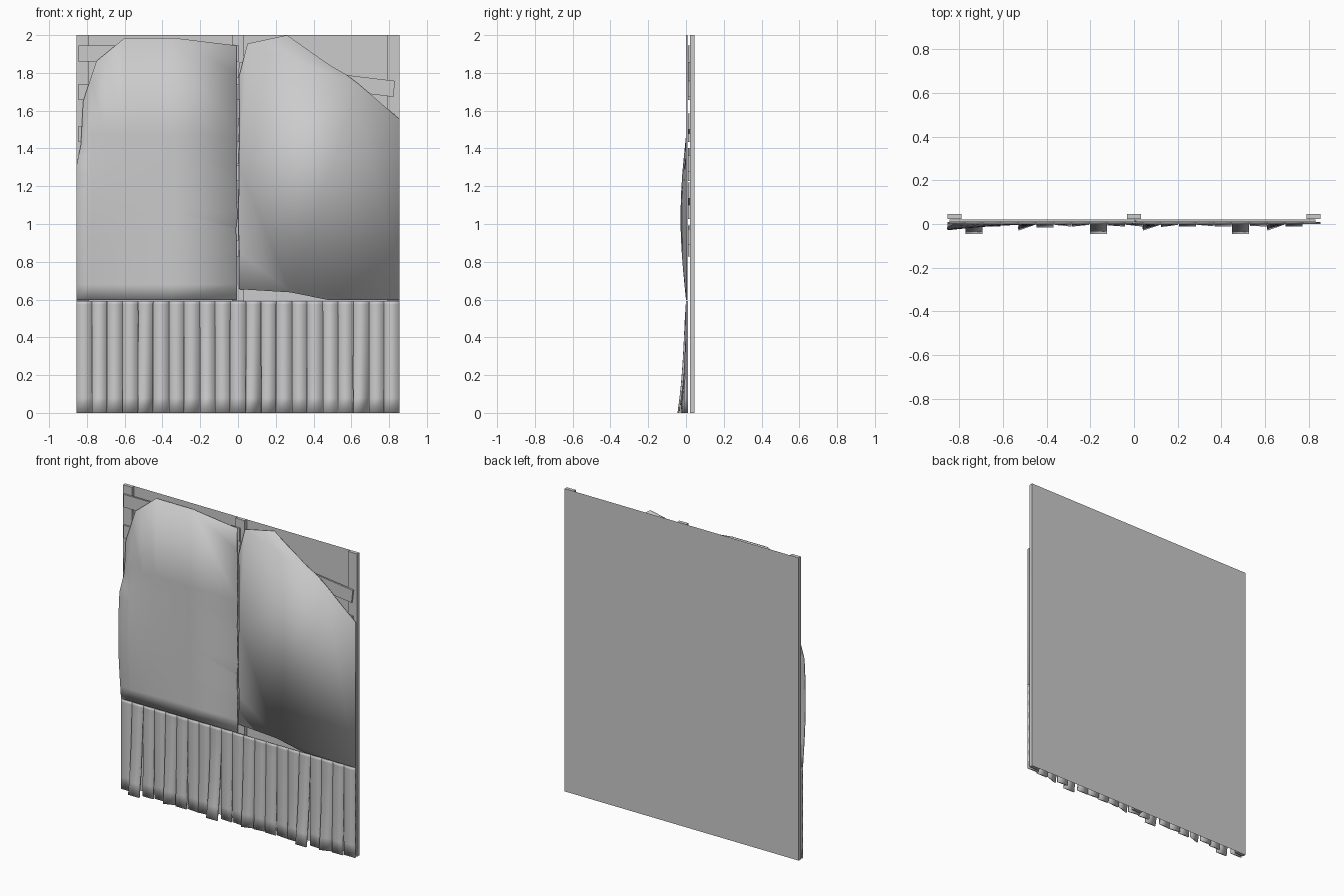
import bpy, bmesh, math
from mathutils import Matrix, Vector

if "Cube" in bpy.data.objects:
    bpy.data.objects.remove(bpy.data.objects["Cube"])

W, H, BACK = 0.855, 2.0, 0.045


def make(name, bm, thickness=0.0, smooth=False):
    mesh = bpy.data.meshes.new(name)
    bm.to_mesh(mesh)
    bm.free()
    ob = bpy.data.objects.new(name, mesh)
    bpy.context.collection.objects.link(ob)
    if thickness:
        mod = ob.modifiers.new("thickness", 'SOLIDIFY')
        mod.thickness = thickness
        mod.offset = -1
    if smooth:
        bpy.ops.object.select_all(action='DESELECT')
        bpy.context.view_layer.objects.active = ob
        ob.select_set(True)
        bpy.ops.object.shade_smooth_by_angle(angle=math.radians(30))
    return ob


def box(name, center, size, tilt=0.0):
    bm = bmesh.new()
    bmesh.ops.create_cube(bm, size=1, matrix=Matrix.Translation(center)
                          @ Matrix.Rotation(tilt, 4, 'Y') @ Matrix.Diagonal((*size, 1)))
    return make(name, bm)


def sheet(name, outline, bulge=None, cuts_x=(), cuts_z=()):
    bm = bmesh.new()
    bm.faces.new([bm.verts.new((x, 0, z)) for x, z in outline])
    for values, axis in ((cuts_x, Vector((1, 0, 0))), (cuts_z, Vector((0, 0, 1)))):
        for c in values:
            bmesh.ops.bisect_plane(bm, geom=bm.verts[:] + bm.edges[:] + bm.faces[:],
                                   plane_co=axis * c, plane_no=axis)
    if bulge:
        for v in bm.verts:
            v.co.y = -bulge(v.co.x, v.co.z)
    return make(name, bm, 0.008, smooth=True)


# Single-sided backing plane
bm = bmesh.new()
bm.faces.new([bm.verts.new((x, BACK, z)) for x, z in
              ((W, 0), (-W, 0), (-W, H), (W, H))])
make("backing_panel", bm)

# Three upright studs
for i, x in enumerate((-W + 0.0325, 0, W - 0.0325)):
    box(f"stud_{i}", (x, 0.0335, H / 2), (0.065, 0.023, H))

# Horizontal laths, level on the left and crooked on the right
for i, z in enumerate((1.902, 1.698, 1.476, 1.27, 1.07, 0.87)):
    box(f"left_lath_{i}", (-0.42, 0.0155, z), (0.85, 0.011, 0.085))
for i, (z, t) in enumerate(((1.765, 0.12), (1.53, -0.03), (1.34, 0.05),
                            (1.16, -0.04), (0.94, 0.02))):
    box(f"right_lath_{i}", (0.415, 0.0155, z), (0.83, 0.011, 0.085), t)


# Torn plaster sheets; the left one bows out along its outer edge
def bow(x, z):
    rise = max(0, math.sin(math.pi * min(max((z - 0.6) / 0.87, 0), 1)))
    return 0.029 * rise * max(0, (-x - 0.35) / 0.505) ** 2


sheet("left_plaster",
      [(-W, 0.597), (-0.007, 0.597), (-0.006, 0.8), (-0.01, 0.98), (-0.003, 1.03),
       (-0.008, 1.3), (-0.004, 1.6), (-0.008, 1.8), (-0.008, 1.945), (-0.34, 1.985),
       (-0.6, 1.985), (-0.75, 1.862), (-0.82, 1.65), (-0.832, 1.42), (-W, 1.31)],
      bow, (-0.78, -0.7, -0.6, -0.48, -0.35),
      (0.68, 0.77, 0.87, 0.97, 1.07, 1.17, 1.26, 1.36, 1.47))
sheet("right_plaster",
      [(0.004, 0.655), (0.28, 0.638), (0.48, 0.597), (W, 0.597), (W, 1.555),
       (0.64, 1.74), (0.575, 1.79), (0.48, 1.845), (0.26, 2.0), (0.05, 1.955),
       (0.004, 1.775), (0.008, 1.6), (0.006, 1.3), (0.002, 1.0), (0.007, 0.85)])

# Wainscot strips: (left, right) lift at the foot and height where lifting starts
LIFT = {1: (.045, .045, .58), 8: (.045, .045, .44), 16: (.045, .045, .55),
        4: (.03, .002, .58), 11: (.03, .004, .58), 18: (.03, .002, .44),
        2: (.012, .012, .58), 5: (.016, .016, .58), 6: (.004, .012, .3),
        7: (.012, .004, .4), 9: (.006, .012, .5), 10: (.003, .012, .45),
        12: (.014, .004, .58), 13: (.012, .012, .58), 14: (.004, .01, .45),
        15: (.012, .012, .25), 17: (.008, .012, .3), 19: (.012, .012, .58)}
ROWS = (0, 0.08, 0.16, 0.25, 0.34, 0.43, 0.51, 0.575, 0.592)
COUNT, STEP = 21, 2 * W / 21

bm = bmesh.new()
for k in range(COUNT):
    left, right, top = LIFT.get(k, (0, 0, 0.5))
    x0 = -W + k * STEP
    gap = 0.0 if not left else 0.0015
    prev = None
    for z in ROWS:
        t = max(0, (top - z) / top)
        curl = 0.45 * t ** 0.6 + 0.55 * t ** 3
        inset = gap if z < top else 0
        row = [bm.verts.new((x0 + inset, -left * curl, z)),
               bm.verts.new((x0 + STEP - inset, -right * curl, z))]
        if prev:
            bm.faces.new((prev[0], prev[1], row[1], row[0]))
        prev = row
make("wainscot_strips", bm, 0.01, smooth=True)
